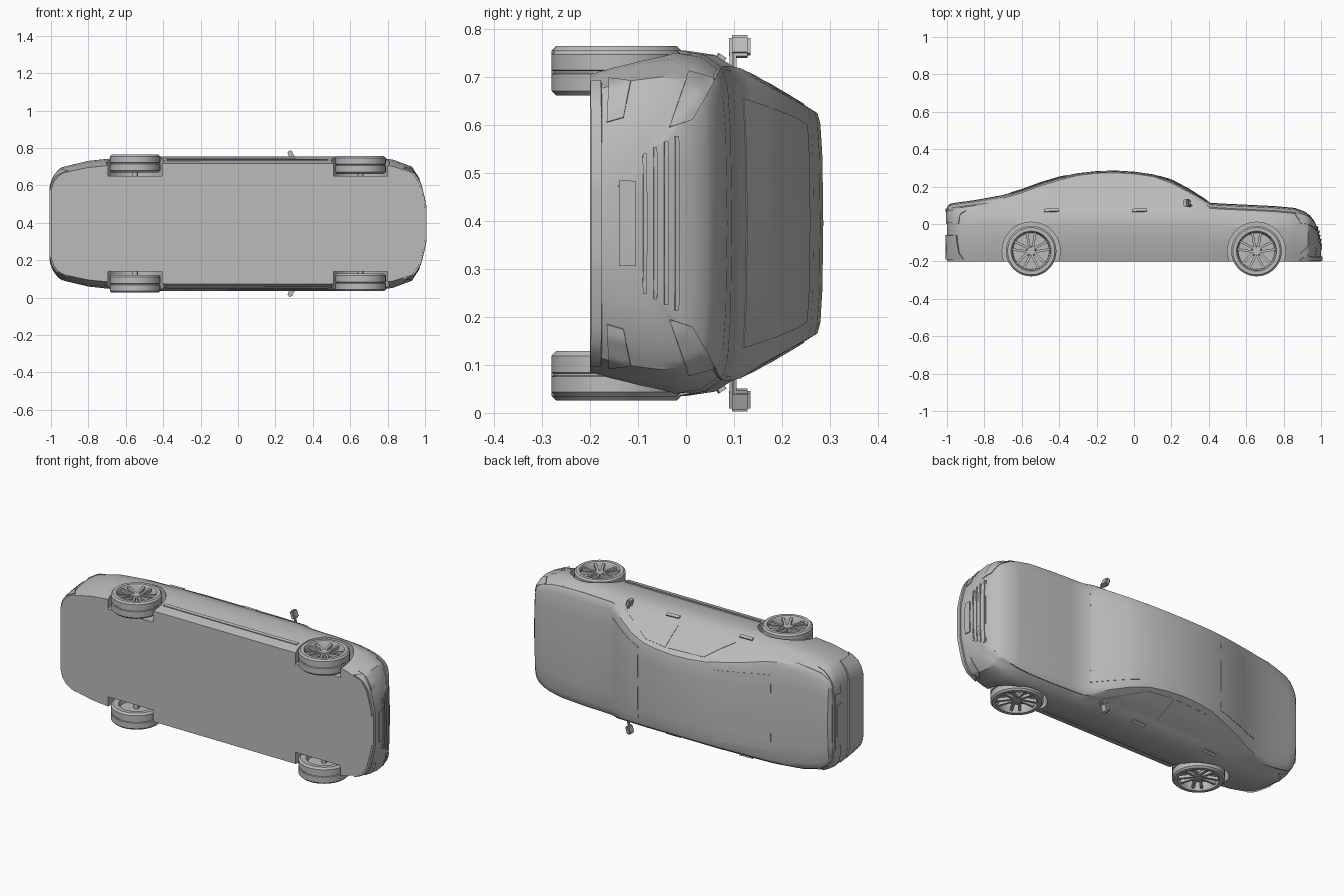
import bpy, bmesh, math
from mathutils import Vector, Matrix
from mathutils.bvhtree import BVHTree

if "Cube" in bpy.data.objects:
    bpy.data.objects.remove(bpy.data.objects["Cube"])

MID = 0.395                      # the car lies on its side: length x, up +y, width z
grey = bpy.data.materials.new("grey_paint")
grey.diffuse_color = (0.5, 0.5, 0.5, 1)
grey.use_nodes = True
grey.node_tree.nodes["Principled BSDF"].inputs["Base Color"].default_value = grey.diffuse_color


def finish(name, bm, angle=30):
    bmesh.ops.recalc_face_normals(bm, faces=bm.faces)
    me = bpy.data.meshes.new(name)
    bm.to_mesh(me)
    bm.free()
    ob = bpy.data.objects.new(name, me)
    bpy.context.collection.objects.link(ob)
    me.materials.append(grey)
    smooth(ob, angle)
    return ob


def smooth(ob, angle=30):
    bpy.ops.object.select_all(action='DESELECT')
    ob.select_set(True)
    bpy.context.view_layer.objects.active = ob
    bpy.ops.object.shade_smooth_by_angle(angle=math.radians(angle))


def lerp_table(tab, x):
    for (x0, a), (x1, b) in zip(tab, tab[1:]):
        if x <= x1:
            return a + (b - a) * (x - x0) / (x1 - x0)
    return tab[-1][1]


# Body shell: half width and roof line along the length
PLAN = [(-1, .20), (-.985, .25), (-.96, .285), (-.93, .305), (-.8, .336), (-.65, .352), (-.4, .359),
        (.6, .36), (.75, .355), (.83, .342), (.93, .305), (.965, .25), (.985, .17), (1, .09)]
ROOF = [(-1, .09), (-.985, .108), (-.96, .113), (-.85, .128), (-.7, .155), (-.6, .185), (-.5, .222), (-.4, .252),
        (-.3, .272), (-.2, .283), (-.1, .286), (0, .28), (.1, .266), (.2, .237), (.3, .184), (.36, .145), (.41, .113),
        (.5, .108), (.75, .096), (.86, .086), (.91, .068), (.94, .047), (.965, .015), (.985, -.035), (1, -.11)]
SIDE = [(-.2, .895), (-.15, .935), (-.08, .975), (0, 1), (.06, .975), (.1, .905)]


def half_section(x):
    w, t = lerp_table(PLAN, x), lerp_table(ROOF, x)
    c = .012 if -.4 < x < .15 else .018
    e = t - c
    belt = min(.1, e - .012)
    pts = [(w * f, -.2 + (y + .2) * (belt + .2) / .3) for y, f in SIDE]
    wb = pts[-1][0]
    we = wb - .55 * (e - belt)
    pts += [(wb + (we - wb) * k + .005 * (k == .5), belt + (e - belt) * k) for k in (.5, 1)]
    pts += [(we * .9, e + .5 * c), (we * .6, e + .85 * c), (0, t)]
    return pts


stations = sorted({x for x, _ in PLAN + ROOF})
bm = bmesh.new()
rings = []
for x in stations:
    h = half_section(x)
    loop = h + [(-w, y) for w, y in reversed(h[:-1])]
    rings.append([bm.verts.new((x, y, MID + w)) for w, y in loop])
for a, b in zip(rings, rings[1:]):
    for i in range(len(a)):
        j = (i + 1) % len(a)
        bm.faces.new((a[i], a[j], b[j], b[i]))
bm.faces.new(rings[0])
bm.faces.new(rings[-1])
bmesh.ops.recalc_face_normals(bm, faces=bm.faces)
tree = BVHTree.FromBMesh(bm)
body = finish("body_shell", bm)

# Wheel wells cut from the body
WHEELS = [(-.55, .322), (.655, .314)]
WY = -.145
cutters = []
for x, _ in WHEELS:
    for s in (1, -1):
        bpy.ops.mesh.primitive_cylinder_add(vertices=40, radius=.155, depth=.3, location=(x, WY, MID + s * .405))
        cut = bpy.context.object
        cut.name = "wheel_well_cutter"
        cut.hide_render = True
        mod = body.modifiers.new("well", 'BOOLEAN')
        mod.object = cut
        mod.solver = 'EXACT'
        cutters.append(cut)
dg = bpy.context.evaluated_depsgraph_get()
body_mesh = bpy.data.meshes.new_from_object(body.evaluated_get(dg))
body.modifiers.clear()
body.data = body_mesh
for c in cutters:
    bpy.data.objects.remove(c)
smooth(body)

AIM = {'left': (Vector((0, 0, 1)), lambda a, b: Vector((a, b, 2))),
       'right': (Vector((0, 0, -1)), lambda a, b: Vector((a, b, -2))),
       'front': (Vector((1, 0, 0)), lambda a, b: Vector((2, b, MID + a))),
       'back': (Vector((-1, 0, 0)), lambda a, b: Vector((-2, b, MID + a))),
       'top': (Vector((0, 1, 0)), lambda a, b: Vector((a, 2, MID + b)))}


# Thin plate laid onto the body; four corners in the plane of its side
def plate(name, side, corners, lift=.004, nu=10, nv=4):
    d, start = AIM[side]
    p = [Vector(c) for c in corners]
    bm = bmesh.new()
    grid = {}
    for i in range(nu + 1):
        for j in range(nv + 1):
            u, v = i / nu, j / nv
            q = (p[0] * (1 - u) + p[1] * u) * (1 - v) + (p[3] * (1 - u) + p[2] * u) * v
            hit, n, _, _ = tree.ray_cast(start(*q), -d)
            if hit:
                grid[i, j] = [bm.verts.new(hit + n * k) for k in (lift, -.002)]
    for i in range(nu):
        for j in range(nv):
            ks = [(i, j), (i + 1, j), (i + 1, j + 1), (i, j + 1)]
            if all(k in grid for k in ks):
                bm.faces.new([grid[k][0] for k in ks])
    rim = [e for e in bm.edges if e.is_boundary]
    back = {vs[0]: vs[1] for vs in grid.values()}
    for e in rim:
        a, b = e.verts
        bm.faces.new((a, b, back[b], back[a]))
    bmesh.ops.delete(bm, geom=[v for v in bm.verts if not v.link_faces], context='VERTS')
    return finish(name, bm)


# Side glass, trim and handles on both flanks
for s in ('left', 'right'):
    plate("front_door_glass_" + s, s, [(-.03, .112), (.31, .112), (.10, .232), (-.04, .246)], .002)
    plate("rear_door_glass_" + s, s, [(-.40, .112), (-.05, .112), (-.06, .246), (-.28, .238)], .002)
    plate("sill_trim_" + s, s, [(-.38, -.146), (.48, -.146), (.48, -.128), (-.38, -.128)], .005, 16, 1)
    plate("front_handle_" + s, s, [(-.01, .063), (.07, .066), (.07, .08), (-.01, .077)], .008, 4, 1)
    plate("rear_handle_" + s, s, [(-.48, .063), (-.40, .066), (-.40, .08), (-.48, .077)], .008, 4, 1)

# Front and rear lamps, mirrored across the width
for m in (1, -1):
    tag = "_left" if m > 0 else "_right"
    plate("headlamp" + tag, 'front', [(m * .20, -.035), (m * .315, .005), (m * .30, .06), (m * .215, .012)], .004)
    plate("fog_intake" + tag, 'front', [(m * .21, -.165), (m * .30, -.16), (m * .295, -.115), (m * .22, -.13)], .004)
    plate("tail_lamp" + tag, 'back', [(m * .15, .02), (m * .30, .0), (m * .295, .07), (m * .16, .075)], .005)

# Nose and tail: grille frame, slats, bumpers, number plates
plate("grille", 'front', [(-.14, -.10), (.14, -.10), (.19, -.01), (-.19, -.01)], .002, 16, 4)
for k in range(4):
    y = -.09 + k * .022
    w = .145 + k * .012
    plate("grille_slat", 'front', [(-w, y), (w, y), (w, y + .008), (-w, y + .008)], .007, 16, 1)
plate("front_lip", 'front', [(-.29, -.197), (.29, -.197), (.29, -.175), (-.29, -.175)], .009, 24, 1)
plate("front_number_plate", 'front', [(-.088, -.14), (.088, -.14), (.088, -.105), (-.088, -.105)], .006, 6, 1)
plate("rear_bumper", 'back', [(-.28, -.19), (.28, -.19), (.29, -.06), (-.29, -.06)], .008, 20, 4)
plate("rear_number_plate", 'back', [(-.09, .0), (.09, .0), (.09, .045), (-.09, .045)], .004, 6, 2)
plate("boot_lip", 'back', [(-.2, .068), (.2, .068), (.2, .08), (-.2, .08)], .009, 12, 1)

# Windscreen and rear glass
plate("windscreen", 'top', [(.39, -.26), (.39, .26), (.13, .205), (.13, -.205)], .002, 12, 10)
plate("rear_glass", 'top', [(-.66, -.22), (-.66, .22), (-.36, .205), (-.36, -.205)], .002, 12, 10)

# Wheels: turned tyre and rim, paired spokes, hub and axle stub
TYRE = [(0, -.02), (.088, -.02), (.095, -.045), (.125, -.048), (.135, -.038), (.135, -.003), (.130, -.001),
        (.130, .003), (.135, .005), (.135, .038), (.126, .047), (.107, .047), (.102, .040), (.097, .0), (0, .0)]
for x, z in WHEELS:
    for s in (1, -1):
        place = Matrix.Translation((x, WY, MID + s * z)) @ Matrix.Diagonal((1, 1, s, 1))
        tag = ("front" if x > 0 else "rear") + ("_left" if s > 0 else "_right")
        bm = bmesh.new()
        vs = [bm.verts.new((r, 0, h)) for r, h in TYRE]
        es = [bm.edges.new(p) for p in zip(vs, vs[1:])]
        bmesh.ops.spin(bm, geom=vs + es, axis=(0, 0, 1), cent=(0, 0, 0), angle=2 * math.pi, steps=40)
        bmesh.ops.remove_doubles(bm, verts=bm.verts, dist=1e-5)
        bm.transform(place)
        finish("wheel_" + tag, bm)
        bm = bmesh.new()
        for k in range(10):
            a = math.radians(72 * (k // 2) + 90)
            side = 1 if k % 2 else -1
            m = (Matrix.Rotation(a, 4, 'Z') @ Matrix.Translation((.06, side * .016, .027))
                 @ Matrix.Rotation(side * .16, 4, 'Z') @ Matrix.Rotation(-.08, 4, 'Y')
                 @ Matrix.Diagonal((.086, .013, .016, 1)))
            bmesh.ops.create_cube(bm, size=1, matrix=m)
        bmesh.ops.create_cone(bm, cap_ends=True, segments=20, radius1=.028, radius2=.022, depth=.034,
                              matrix=Matrix.Translation((0, 0, .017)))
        bmesh.ops.create_cone(bm, cap_ends=True, segments=12, radius1=.015, radius2=.015, depth=.06,
                              matrix=Matrix.Translation((0, 0, -.045)))
        bm.transform(place)
        finish("spokes_" + tag, bm)

# Door mirrors on short stalks
for s in (1, -1):
    bm = bmesh.new()
    for size, off, tilt in (((.026, .044, .046), (.283, .112, .368), .35), ((.016, .014, .06), (.30, .098, .34), .3)):
        m = (Matrix.Translation((off[0], off[1], MID + s * off[2])) @ Matrix.Rotation(-s * tilt, 4, 'Y')
             @ Matrix.Diagonal((*size, 1)))
        bmesh.ops.create_cube(bm, size=1, matrix=m)
    bmesh.ops.bevel(bm, geom=bm.edges[:], offset=.006, segments=2, affect='EDGES')
    finish("door_mirror_" + ("left" if s > 0 else "right"), bm, 40)
